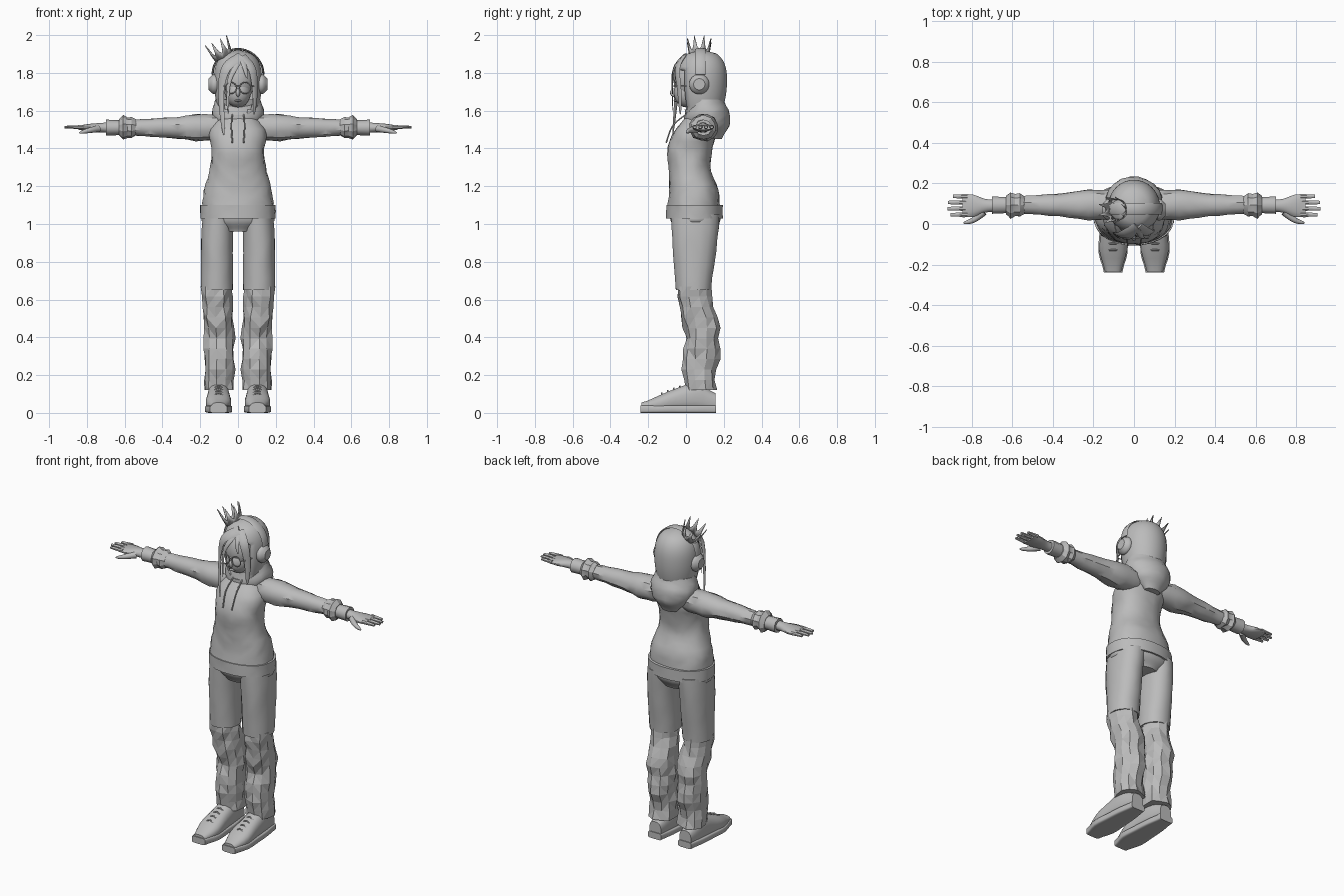
import bpy, bmesh, math, random
from mathutils import Vector, Matrix

random.seed(4)
if "Cube" in bpy.data.objects:
    bpy.data.objects.remove(bpy.data.objects["Cube"])

shade = (.5, .5, .5, 1)
grey = bpy.data.materials.new("plain_grey")
grey.use_nodes = True
grey.diffuse_color = shade
grey.node_tree.nodes["Principled BSDF"].inputs["Base Color"].default_value = shade


def finish(bm, name, angle, mirror):
    """Turn a bmesh into a shaded object, mirrored across x if asked."""
    bmesh.ops.recalc_face_normals(bm, faces=bm.faces)
    mesh = bpy.data.meshes.new(name)
    bm.to_mesh(mesh)
    bm.free()
    mesh.materials.append(grey)
    obj = bpy.data.objects.new(name, mesh)
    bpy.context.collection.objects.link(obj)
    if angle:
        bpy.ops.object.select_all(action='DESELECT')
        obj.select_set(True)
        bpy.context.view_layer.objects.active = obj
        bpy.ops.object.shade_smooth_by_angle(angle=math.radians(angle))
    if mirror:
        obj.modifiers.new("mirror", 'MIRROR').use_mirror_merge = False
    return obj


def along(t, *values):
    """Smooth curve through evenly spaced values, read at t from start to end."""
    last = len(values) - 1
    i = min(int(t * last), last - 1)
    f = t * last - i
    a, b, c, d = (values[max(0, min(last, i + k))] for k in (-1, 0, 1, 2))
    return b + f * ((c - a) + f * ((2*a - 5*b + 4*c - d) + f * (3*b - a - 3*c + d))) / 2


def skin(bm, rings):
    """Join rings of points with faces and close both ends."""
    rings = [[bm.verts.new(p) for p in ring] for ring in rings]
    for low, high in zip(rings, rings[1:]):
        for j in range(len(low)):
            bm.faces.new((low[j - 1], low[j], high[j], high[j - 1]))
    bm.faces.new(rings[0])
    bm.faces.new(rings[-1])


def loft(name, axis, start, end, shape, rings=12, sides=16, power=2, angle=40, mirror=False, crumple=0):
    """Rounded sections along an axis; shape(t) gives the section's centre and radii."""
    bm = bmesh.new()
    sections = []
    for i in range(rings + 1):
        t = i / rings
        pos = start + (end - start) * t
        cu, cv, ru, rv = shape(t)
        section = []
        for j in range(sides):
            turn = math.tau * (j + .5) / sides
            c, s = math.cos(turn), math.sin(turn)
            k = 1 + random.uniform(-crumple, crumple)
            u = cu + k * ru * math.copysign(abs(c) ** (2 / power), c)
            v = cv + k * rv * math.copysign(abs(s) ** (2 / power), s)
            section.append({'x': (pos, u, v), 'y': (u, pos, v), 'z': (u, v, pos)}[axis])
        sections.append(section)
    skin(bm, sections)
    if crumple:
        quads = [f for f in bm.faces if len(f.verts) == 4]
        bmesh.ops.triangulate(bm, faces=quads, quad_method='SHORT_EDGE')
    return finish(bm, name, angle, mirror)


def strip(name, points, width, thick=1, taper=True, mirror=False, rings=12, sides=8):
    """Oval strand through points, lying flat around the head and optionally tapering."""
    path = [Vector(along(i / rings, *axis) for axis in zip(*points)) for i in range(rings + 1)]
    bm = bmesh.new()
    sections = []
    for i, p in enumerate(path):
        direction = (path[min(i + 1, rings)] - path[max(i - 1, 0)]).normalized()
        side = direction.cross(p - Vector((0, .08, min(p.z, 1.78)))).normalized()
        up = side.cross(direction) * thick
        w = width * math.sqrt(1 - .99 * i / rings) if taper else width
        turns = [math.tau * j / sides for j in range(sides)]
        sections.append([p + w * (side * math.cos(a) + up * math.sin(a)) for a in turns])
    skin(bm, sections)
    return finish(bm, name, 50, mirror)


def ball(name, centre, radii):
    bm = bmesh.new()
    bmesh.ops.create_uvsphere(bm, u_segments=20, v_segments=12, radius=1,
                              matrix=Matrix.LocRotScale(Vector(centre), None, Vector(radii)))
    return finish(bm, name, 60, False)


# Hoodie body and ribbed hem
loft("hoodie_body", 'z', 1.08, 1.6, lambda t: (
    0, along(t, .04, .04, .02, .02, .05, .08),
    along(t, .19, .18, .15, .14, .15, .07),
    along(t, .14, .13, .11, .12, .11, .06)), rings=16, sides=24, power=2.3, crumple=.02)
loft("hoodie_hem", 'z', 1.03, 1.1, lambda t: (0, .045, .2, .15),
     rings=2, sides=24, power=2.2, crumple=.01)

# Hood lying on the back, its rim dipping at the front
hood = loft("hood", 'z', 1.45, 1.66, lambda t: (
    0, along(t, .16, .13, .11, .1), along(t, .05, .12, .14, .12), along(t, .03, .1, .12, .1)),
    sides=20, crumple=.02)
for v in hood.data.vertices:
    v.co.z -= max(0, .08 - v.co.y) / 2
strip("drawstrings", [(.03, 0, 1.58), (.035, -.07, 1.52), (.03, -.105, 1.43)],
      .004, taper=False, mirror=True)


# Sleeves, gathered cuffs and wristbands
def arm_section(t, *radii):
    r = along(t, *radii)
    return .093, 1.51, r, r * .95


loft("sleeves", 'x', .08, .56, lambda t: arm_section(t, .07, .077, .062, .052, .045),
     rings=10, sides=12, mirror=True, crumple=.06)
loft("gathered_cuffs", 'x', .54, .63, lambda t: arm_section(t, .045, .06, .055, .068, .045),
     rings=4, sides=10, angle=25, mirror=True, crumple=.07)
loft("wristbands", 'x', .6, .7, lambda t: arm_section(t, .04, .045),
     rings=2, sides=10, mirror=True)

# Hands with four fingers and a thumb
loft("palms", 'x', .68, .845, lambda t: (
    .09, 1.51, along(t, .03, .035, .055, .058), along(t, .028, .025, .02, .012)), mirror=True)
for i, finger in enumerate(("index", "middle", "ring", "little")):
    reach = .92 - .01 * (i - 1.3) ** 2
    loft(finger + "_fingers", 'x', .82, reach, lambda t: (
        .046 + .03 * i, 1.513, .013 - .004 * t, .012 - .005 * t), rings=3, sides=8, mirror=True)
strip("thumbs", [(.74, .06, 1.505), (.79, .02, 1.495), (.84, .004, 1.483)], .02, mirror=True)

# Baggy trousers, crumpled below the knee
loft("trouser_seat", 'z', .96, 1.06, lambda t: (
    0, .05, along(t, .1, .19, .19), along(t, .1, .13, .14)), sides=20)
loft("trouser_legs", 'z', .65, 1.05, lambda t: (
    .112 - .01 * t ** 4, along(t, .04, .045, .05), .085, along(t, .094, .115, .13)),
    rings=6, power=2.2, mirror=True, crumple=.02)
loft("crumpled_trouser_legs", 'z', .12, .67, lambda t: (
    along(t, .1, .1, .115), along(t, .08, .07, .08, .08, .08, .05, .04),
    .081, along(t, .08, .085, .1, .083, .1, .095, .09)),
    rings=10, sides=11, power=2.2, angle=0, mirror=True, crumple=.1)


# Trainers with flat soles and laces
def shoe_width(t):
    return along(t, .04, .067, .062, .055, .04)


def shoe_height(t):
    return along(t, .06, .1, .14, .165, .11)


loft("trainers", 'y', -.235, .155, lambda t: (
    .103, shoe_height(t) / 2, shoe_width(t), shoe_height(t) / 2 - .005),
    power=2.5, mirror=True)
loft("soles", 'y', -.24, .16, lambda t: (.103, .02, shoe_width(t) + .005, .02),
     sides=20, power=6, mirror=True)
for i in range(4):
    t = .28 + .08 * i
    y, z = .4 * t - .24, shoe_height(t)
    strip("laces", [(.07, y, z - .02), (.103, y, z), (.136, y, z - .02)],
          .004, taper=False, mirror=True)

# Neck, head and face
loft("neck", 'z', 1.56, 1.68, lambda t: (0, .07, .047, .047), rings=1)
ball("head", (0, .03, 1.76), (.088, .09, .12))
ball("jaw", (0, .005, 1.695), (.068, .07, .078))
ball("nose", (0, -.066, 1.695), (.011, .018, .022))
ball("lips", (0, -.055, 1.653), (.018, .01, .006))

# Round glasses
rim = [math.tau * k / 16 for k in range(17)]
strip("glasses_rims", [(.038 + .03 * math.cos(a), -.072, 1.72 + .03 * math.sin(a)) for a in rim],
      .003, taper=False, mirror=True, rings=16)
strip("glasses_arms", [(.068, -.07, 1.73), (.09, -.03, 1.73), (.1, .04, 1.73)],
      .003, taper=False, mirror=True)
strip("glasses_bridge", [(-.01, -.072, 1.73), (.01, -.072, 1.73)], .003, taper=False, rings=1)


# Domed hair, cut open around the face
def hair_section(t):
    rise = (t - .54) / .46
    size = (1 - min(rise, .999) ** 2.5) ** .4 if rise > 0 else 1 - .2 * rise ** 2
    return 0, .085, .128 * size, .133 * size


hair = loft("hair", 'z', 1.57, 1.92, hair_section, rings=20, sides=28)
bm = bmesh.new()
bm.from_mesh(hair.data)
middles = [(f, f.calc_center_median()) for f in bm.faces]
opening = [f for f, middle in middles if middle.y < 0 and middle.z < 1.82]
bmesh.ops.delete(bm, geom=opening, context='FACES')
bm.to_mesh(hair.data)
bm.free()
hair.modifiers.new("thickness", 'SOLIDIFY').thickness = .008

# Fringe and loose locks falling from one parting
parting = (.02, -.015, 1.885)
strip("long_lock", [parting, (-.06, -.055, 1.83), (-.09, -.05, 1.7), (-.075, -.07, 1.47)], .034, .25)
strip("side_lock", [parting, (.075, -.045, 1.82), (.09, -.035, 1.7), (.085, -.03, 1.58)], .03, .25)
strip("fringe", [parting, (-.02, -.065, 1.82), (-.05, -.072, 1.74), (-.055, -.07, 1.6)], .018, .3)
strip("short_fringe", [parting, (.035, -.06, 1.83), (.05, -.07, 1.77)], .018, .3)

# Headphones
arch = [math.pi * k / 12 for k in range(13)]
strip("headphone_band", [(.135 * math.cos(a), .075, 1.79 + .136 * math.sin(a)) for a in arch],
      .028, .2, taper=False, rings=24)
loft("headphone_cups", 'x', .1, .155, lambda t: (
    .07, 1.74, along(t, .045, .053, .05, .03), along(t, .045, .053, .05, .03)),
    rings=6, sides=20, mirror=True)

# Tilted crown with eight points
bm = bmesh.new()
heights = (.026, .042, .1, .042)
low, high = [], []
for j in range(32):
    h = heights[j % 4]
    out = Vector((math.cos(math.tau * j / 32), math.sin(math.tau * j / 32), 0))
    low.append(bm.verts.new(out * .05))
    high.append(bm.verts.new(out * (.05 + h / 5) + Vector((0, 0, h))))
for j in range(32):
    bm.faces.new((low[j - 1], low[j], high[j], high[j - 1]))
crown = finish(bm, "crown", 40, False)
crown.location = (-.075, .07, 1.88)
crown.rotation_euler.y = math.radians(-25)
crown.modifiers.new("thickness", 'SOLIDIFY').thickness = .005
